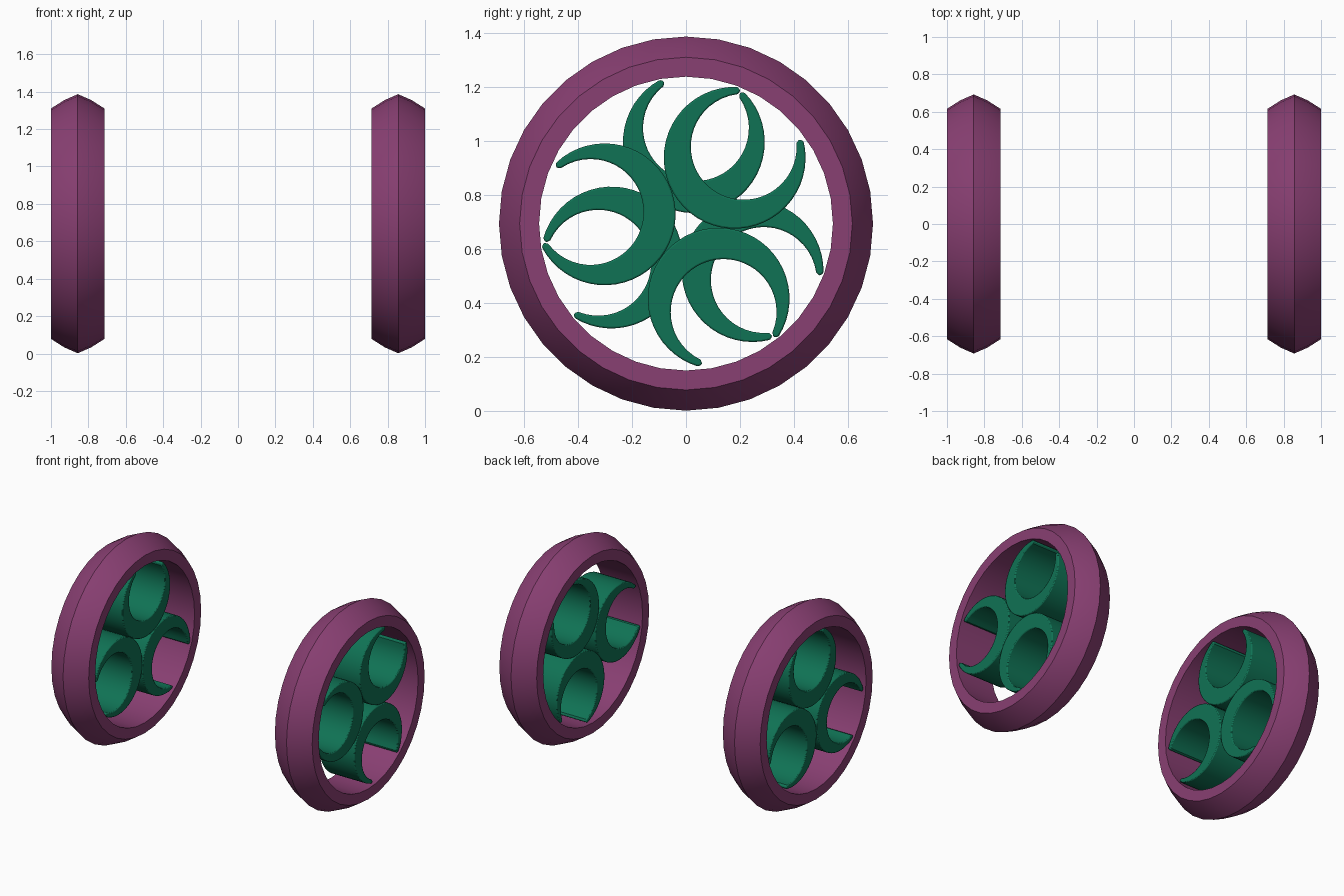
import bpy, bmesh
from math import sin, cos, sqrt, radians, pi

if "Cube" in bpy.data.objects:
    bpy.data.objects.remove(bpy.data.objects["Cube"])

CENTRE_X, CENTRE_Z = 0.857, 0.694
RIM_SIDES = 36


def material(name, colour):
    m = bpy.data.materials.new(name)
    m.diffuse_color = colour
    m.use_nodes = True
    m.node_tree.nodes["Principled BSDF"].inputs["Base Color"].default_value = m.diffuse_color
    return m


purple = material("rim_purple", (0.25, 0.05, 0.17, 1))
green = material("spoke_green", (0.005, 0.17, 0.09, 1))


def finish(bm, name, mat, location):
    bmesh.ops.recalc_face_normals(bm, faces=bm.faces)
    mesh = bpy.data.meshes.new(name)
    bm.to_mesh(mesh)
    bm.free()
    mesh.materials.append(mat)
    ob = bpy.data.objects.new(name, mesh)
    ob.location = location
    bpy.context.collection.objects.link(ob)
    bpy.ops.object.select_all(action='DESELECT')
    bpy.context.view_layer.objects.active = ob
    ob.select_set(True)
    bpy.ops.object.shade_smooth_by_angle(angle=radians(30))
    return ob


# Rim: crowned tread, flat side walls and a straight bore, turned about x
def rim(name, location):
    profile = [(-0.143, 0.544), (-0.143, 0.616), (-0.072, 0.661), (0, 0.6925),
               (0.072, 0.661), (0.143, 0.616), (0.143, 0.544)]
    bm = bmesh.new()
    rings = []
    for i in range(RIM_SIDES):
        a = 2 * pi * i / RIM_SIDES
        rings.append([bm.verts.new((x, r * cos(a), r * sin(a))) for x, r in profile])
    n = len(profile)
    for i in range(RIM_SIDES):
        p, q = rings[i], rings[(i + 1) % RIM_SIDES]
        for j in range(n):
            k = (j + 1) % n
            bm.faces.new((p[j], p[k], q[k], q[j]))
    return finish(bm, name, purple, location)


# Crescent spoke: outer arc and offset inner arc, open outwards, extruded along x
def crescent(name, location, angle):
    R, r, off, half_width = 0.2625, 0.196, 0.053, 0.135
    dist, steps = 0.303, 40
    mid, gap = radians(-3), radians(37)

    def inner(t):
        return off * cos(t) + sqrt(r * r - (off * sin(t)) ** 2)

    ts = [gap + (2 * pi - 2 * gap) * i / steps for i in range(steps + 1)]
    polar = [(R, t) for t in ts]
    tip = (R + inner(gap)) / 2
    polar.append((tip, -gap + 0.045))
    polar += [(inner(t), t) for t in reversed(ts)]
    polar.append((tip, gap - 0.045))
    a0 = radians(angle)
    bm = bmesh.new()
    loop = [bm.verts.new((-half_width,
                          dist * cos(a0) + d * cos(a0 + mid + t),
                          dist * sin(a0) + d * sin(a0 + mid + t))) for d, t in polar]
    face = bm.faces.new(loop)
    res = bmesh.ops.extrude_face_region(bm, geom=[face], use_keep_orig=True)
    moved = [v for v in res["geom"] if isinstance(v, bmesh.types.BMVert)]
    bmesh.ops.translate(bm, verts=moved, vec=(2 * half_width, 0, 0))
    ob = finish(bm, name, green, location)
    bev = ob.modifiers.new("soft_edges", 'BEVEL')
    bev.width = 0.006
    bev.segments = 2
    bev.limit_method = 'ANGLE'
    bev.angle_limit = radians(50)
    return ob


# Two wheels, three crescents each, turned differently per side
for side, x, start in (("right", CENTRE_X, 53.5), ("left", -CENTRE_X, 84.5)):
    loc = (x, 0, CENTRE_Z)
    rim(side + "_rim", loc)
    for i in range(3):
        crescent(f"{side}_crescent_spoke_{i + 1}", loc, start + 120 * i)
